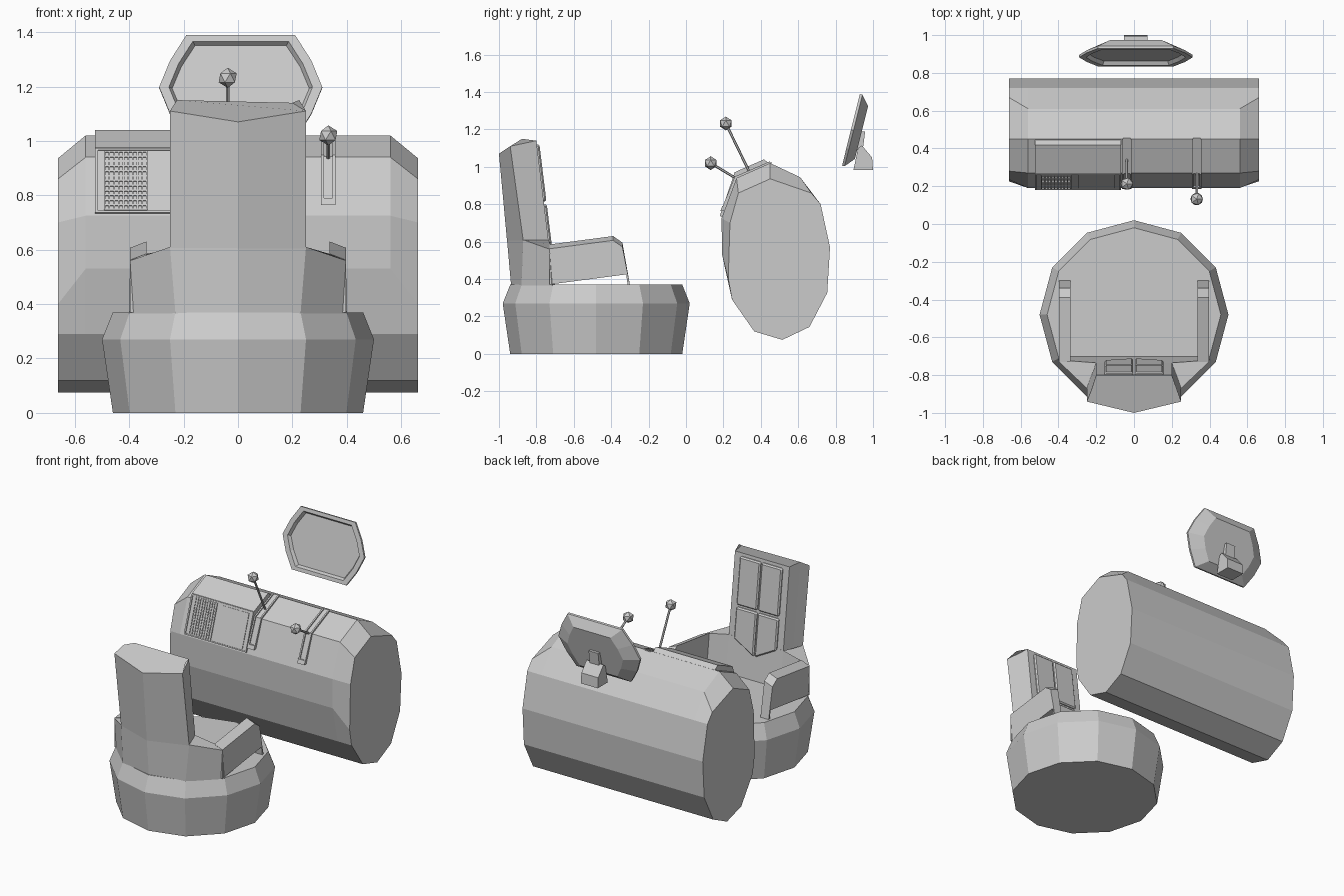
import bpy, bmesh
from math import cos, sin, pi, radians
from mathutils import Vector, Matrix

if "Cube" in bpy.data.objects:
    bpy.data.objects.remove(bpy.data.objects["Cube"])


def finish(name, bm):
    bmesh.ops.recalc_face_normals(bm, faces=bm.faces)
    me = bpy.data.meshes.new(name)
    bm.to_mesh(me)
    bm.free()
    ob = bpy.data.objects.new(name, me)
    bpy.context.collection.objects.link(ob)
    return ob


def loft(name, rings):
    """Skin equal-length rings of 3D points and cap both ends."""
    bm = bmesh.new()
    vs = [[bm.verts.new(p) for p in r] for r in rings]
    n = len(vs[0])
    for a, b in zip(vs, vs[1:]):
        for i in range(n):
            j = (i + 1) % n
            bm.faces.new((a[i], a[j], b[j], b[i]))
    bm.faces.new(vs[0])
    bm.faces.new(vs[-1])
    return finish(name, bm)


def prism(name, prof, x0, x1):
    return loft(name, [[(x, y, z) for y, z in prof] for x in (x0, x1)])


def sym(pts):
    """Complete a half ring that starts at x = 0."""
    return pts + [(-x, y, z) for x, y, z in reversed(pts) if abs(x) > 1e-6]


def add_bevel(ob, w):
    m = ob.modifiers.new("bevel", 'BEVEL')
    m.width, m.segments = w, 1


# Round 12-sided chair base
def circle(r, z):
    return [(r * sin(i * pi / 6), -0.48 + r * cos(i * pi / 6), z) for i in range(12)]


loft("chair_base", [circle(0.46, 0), circle(0.5, 0.27), circle(0.46, 0.37)])

# Lower back shell, wide and wrapping into the arms
loft("chair_lower_back", [
    sym([(0, -.935, .365), (.23, -.88, .365), (.40, -.715, .365), (.34, -.70, .365), (.2, -.70, .365)]),
    sym([(0, -.957, .61), (.25, -.87, .61), (.397, -.73, .56), (.335, -.725, .585), (.2, -.735, .61)])])

# Tall backrest
loft("chair_backrest", [
    sym([(0, -.957, .605), (.25, -.87, .605), (.225, -.80, .605), (.2, -.735, .605)]),
    sym([(0, -1.0, 1.07), (.25, -.94, 1.11), (.225, -.877, 1.15), (.2, -.80, 1.14)])])


# Backrest cushions: upper squares, lower ones with a V-shaped bottom
def cushion(name, pts):
    def ring(off):
        return [(x, -.735 - .1226 * (z - .61) + off, z) for x, z in pts]
    add_bevel(loft(name, [ring(-.02), ring(.014)]), .008)


for s, side in ((-1, "left"), (1, "right")):
    cushion("upper_cushion_" + side, [(s * .004, .815), (s * .155, .815), (s * .155, 1.12), (s * .004, 1.12)])
    cushion("lower_cushion_" + side, [(s * .004, .52), (s * .155, .60), (s * .155, .80), (s * .004, .80)])
    # Armrest with a thin front post and an open wedge below
    prof = [(-.73, .37), (-.73, .585), (-.39, .63), (-.34, .595), (-.30, .37), (-.312, .37), (-.32, .425), (-.70, .375)]
    outer = [(s * .397, y, z - (.023 if z > .5 else 0)) for y, z in prof]
    inner = [(s * .337, y, z) for y, z in prof]
    loft("armrest_" + side, [outer, inner])

# Console drum: middle profile swells at the upper front, ends are chamfered
low = [(.72, .80), (.77, .57), (.755, .326), (.66, .144), (.515, .075), (.365, .12), (.246, .29)]
mid = [(.45, 1.02), (.61, .945)] + low + [(.193, .53), (.19, .725), (.27, .94)]
end = [(.45, .936), (.67, .86)] + low + [(.226, .40), (.235, .70), (.28, .86)]
loft("console_drum", [[(x, y, z) for y, z in p] for x, p in
                      ((-.662, end), (-.56, mid), (.56, mid), (.662, end))])

# Raised control panel
prism("control_panel", [(.186, .735), (.268, .975), (.417, 1.04), (.455, 1.01), (.32, .9), (.22, .73)], -.525, -.07)

# Local frame of the sloping panel face: x, up the slope, outward
up = Vector((0, .082, .24)).normalized()
out = Vector((0, -up.z, up.y))
origin = Vector((0, .186, .735))


def panel_boxes(name, boxes):
    bm = bmesh.new()
    for x0, x1, s0, s1, h in boxes:
        c = origin + Vector(((x0 + x1) / 2, 0, 0)) + up * (s0 + s1) / 2
        m = Matrix((Vector((1, 0, 0)) * (x1 - x0), up * (s1 - s0), out * h * 2)).transposed().to_4x4()
        bmesh.ops.create_cube(bm, size=1, matrix=Matrix.Translation(c) @ m)
    return finish(name, bm)


gx0, gx1, gs0, gs1 = -.49, -.335, .012, .238
bars = []
for i in range(10):
    x = gx0 + (gx1 - gx0) * i / 9
    bars.append((x - .003, x + .003, gs0, gs1, .006))
for i in range(13):
    t = gs0 + (gs1 - gs0) * i / 12
    bars.append((gx0, gx1, t - .003, t + .003, .005))
panel_boxes("speaker_grille", bars)
panel_boxes("panel_frame", [(-.525, -.515, 0, .25, .006), (-.08, -.07, 0, .25, .006),
                            (-.515, -.08, 0, .007, .006), (-.515, -.08, .243, .25, .006)])
panel_boxes("panel_display", [(-.295, -.10, .015, .235, .004)])


# Lever slots with side rails, sticks and ball knobs
def lever(name, x, foot, knob):
    rail = [(.188, .77), (.261, .948), (.45, 1.03), (.45, 1.0), (.28, .92), (.21, .77)]
    for k, c in enumerate((x - .021, x + .021)):
        prism(f"{name}_rail_{k}", rail, c - .005, c + .005)
    prism(name + "_slot_floor", [(y + .006, z - .005) for y, z in rail], x - .02, x + .02)
    prism(name + "_slot_stop", [(.184, .765), (.194, .79), (.22, .79), (.21, .765)], x - .026, x + .026)
    a, b = Vector((x, *foot)), Vector((x, *knob))
    rot = (b - a).to_track_quat('Z', 'Y').to_matrix().to_4x4()
    bm = bmesh.new()
    bmesh.ops.create_cone(bm, cap_ends=True, segments=6, radius1=.007, radius2=.007, depth=(b - a).length,
                          matrix=Matrix.Translation((a + b) / 2) @ rot)
    finish(name + "_stick", bm)
    bm = bmesh.new()
    bmesh.ops.create_icosphere(bm, subdivisions=1, radius=.037, matrix=Matrix.Translation(b))
    finish(name + "_knob", bm)


lever("tall_lever", -.038, (.34, .97), (.213, 1.232))
lever("short_lever", .332, (.29, .925), (.132, 1.02))

# Floating screen: tilted faceted dish with a recessed face
tilt = radians(14)
outline = [(.2, .197), (.26, .1), (.3, 0), (.26, -.1), (.2, -.197)]
outline += [(-x, v) for x, v in reversed(outline)]


def screen_ring(sx, sv, n):
    return [(.01 + x * sx, .882 + v * sv * sin(tilt) + n * cos(tilt),
             1.198 + v * sv * cos(tilt) - n * sin(tilt)) for x, v in outline]


loft("screen", [screen_ring(.84, .82, .02), screen_ring(.88, .88, 0), screen_ring(1, 1, 0),
                screen_ring(1, 1, .014), screen_ring(.68, .74, .058)])

# Screen mounting bracket
prism("screen_bracket", [(.895, .982), (1.0, .982), (.995, 1.05), (.94, 1.115), (.92, 1.10)], -.052, .072)
prism("screen_bracket_tab", [(.91, 1.09), (.945, 1.09), (.958, 1.19), (.93, 1.19)], -.025, .045)
